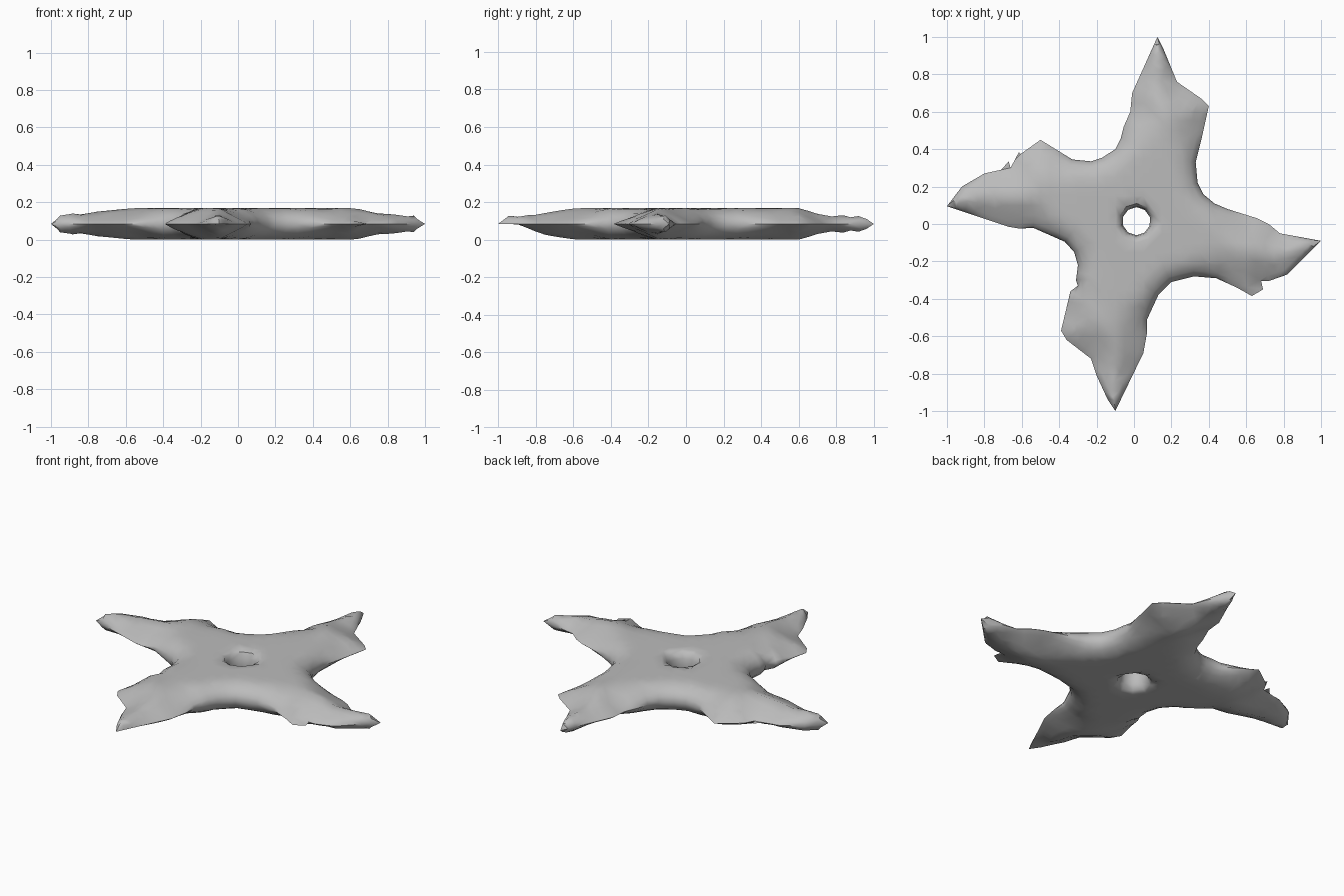
import bpy, bmesh, math
from mathutils import Vector
from mathutils.geometry import delaunay_2d_cdt

if "Cube" in bpy.data.objects:
    bpy.data.objects.remove(bpy.data.objects["Cube"])

# Worn four-blade outline, counter-clockwise from the right tip
OUT = [(1, -.09), (.78, -.05), (.72, -.0), (.66, .03), (.5, .08), (.43, .11), (.37, .16),
       (.34, .22), (.33, .33), (.36, .45), (.4, .63), (.36, .67), (.23, .76), (.16, .93),
       (.125, 1), (-.01, .7), (-.02, .6), (-.055, .52), (-.07, .46), (-.1, .4), (-.17, .355),
       (-.23, .335), (-.33, .345), (-.5, .45), (-.605, .375), (-.615, .385), (-.66, .3),
       (-.67, .335), (-.71, .29), (-.8, .27), (-.92, .2), (-1, .095), (-.67, -.015),
       (-.61, -.025), (-.54, -.02), (-.37, -.095), (-.32, -.15), (-.3, -.22), (-.31, -.3),
       (-.3, -.33), (-.34, -.36), (-.39, -.57), (-.36, -.62), (-.23, -.72), (-.2, -.81),
       (-.14, -.94), (-.1, -1), (.05, -.69), (.07, -.58), (.07, -.51), (.13, -.38),
       (.2, -.31), (.32, -.28), (.44, -.29), (.55, -.34), (.63, -.385), (.69, -.35),
       (.68, -.305), (.72, -.305), (.82, -.27)]
OUT = [Vector(p) for p in OUT]
CENTRE, HOLE_R, SIDES = Vector((.013, .015)), .075, 10
MID, HALF = .084, .084
EDGE_R, BLADE_R, HOLE_EDGE = .125, .17, .04


def ring(r, n=SIDES):
    return [CENTRE + Vector((math.cos(2 * math.pi * i / n + .3),
                             math.sin(2 * math.pi * i / n + .3))) * r for i in range(n)]


def seg_dist(p, a, b):
    d = b - a
    t = max(0, min(1, (p - a).dot(d) / d.length_squared))
    return (p - a - d * t).length


def edge_dist(p):
    return min(seg_dist(p, OUT[i - 1], OUT[i]) for i in range(len(OUT)))


def inside(p):
    hit = False
    for i in range(len(OUT)):
        a, b = OUT[i - 1], OUT[i]
        if (a.y > p.y) != (b.y > p.y) and p.x < a.x + (p.y - a.y) * (b.x - a.x) / (b.y - a.y):
            hit = not hit
    return hit


def half_thickness(p):
    # Rounded body edge and hole, blending to a ground bevel along the blades
    def rounded(d, r):
        k = max(0, 1 - d / r)
        return math.sqrt(max(0, 1 - k * k))
    d = edge_dist(p)
    blade = max(0, min(1, (p.length - .4) / .2, (1 - p.length) / .2))
    outer = rounded(d, EDGE_R) * (1 - blade) + min(1, d / BLADE_R) ** .85 * blade
    return HALF * min(outer, rounded((p - CENTRE).length - HOLE_R, HOLE_EDGE))


# Subdivided rim, hole loop and interior support points
rim = []
for i, a in enumerate(OUT):
    b = OUT[(i + 1) % len(OUT)]
    n = max(1, round((b - a).length / .05))
    rim += [a.lerp(b, k / n) for k in range(n)]
hole = ring(HOLE_R)
pts = rim + hole
nr, nh = len(rim), len(hole)
edges = [(i, (i + 1) % nr) for i in range(nr)] + [(nr + i, nr + (i + 1) % nh) for i in range(nh)]
for r in (.006, .02, .04):
    pts = pts + ring(HOLE_R + r)
for off in (.008, .03, .07):
    for i in range(nr):
        t = (rim[(i + 1) % nr] - rim[i - 1]).normalized()
        p = rim[i] + Vector((-t.y, t.x)) * off
        if inside(p) and edge_dist(p) > off * .85:
            pts.append(p)
for i in range(-20, 21):
    for j in range(-20, 21):
        p = Vector((i * .05, j * .05))
        if inside(p) and edge_dist(p) > .085 and (p - CENTRE).length > HOLE_R + .06:
            pts.append(p)

verts, _, tris, *_ = delaunay_2d_cdt(pts, edges, [], 0, 1e-5)

# Mirror the domed sheet into top and bottom sharing the rim
bm = bmesh.new()
top, bottom = [], []
for v in verts:
    h = half_thickness(v)
    if h < .003:
        h = 0
    # The front blade tip is worn away underneath
    worn = max(.03, min(1, (v.y + .9) / .12))
    top.append(bm.verts.new((v.x, v.y, MID + h)))
    bottom.append(top[-1] if h == 0 else bm.verts.new((v.x, v.y, MID - h * worn)))
for f in tris:
    c = sum((verts[i] for i in f), Vector((0, 0))) / 3
    if not inside(c) or (c - CENTRE).length < HOLE_R * .93:
        continue
    bm.faces.new([top[i] for i in f])
    if any(top[i] is not bottom[i] for i in f):
        bm.faces.new([bottom[i] for i in reversed(f)])
bmesh.ops.delete(bm, geom=[v for v in bm.verts if not v.link_faces], context='VERTS')

mesh = bpy.data.meshes.new("throwing_star")
bm.to_mesh(mesh)
bm.free()
star = bpy.data.objects.new("throwing_star", mesh)
bpy.context.collection.objects.link(star)

# Dark steel
steel = bpy.data.materials.new("steel")
steel.diffuse_color = (.5, .5, .5, 1)
steel.use_nodes = True
steel.node_tree.nodes["Principled BSDF"].inputs["Base Color"].default_value = steel.diffuse_color
mesh.materials.append(steel)
bpy.context.view_layer.objects.active = star
star.select_set(True)
bpy.ops.object.shade_smooth_by_angle(angle=math.radians(50))
